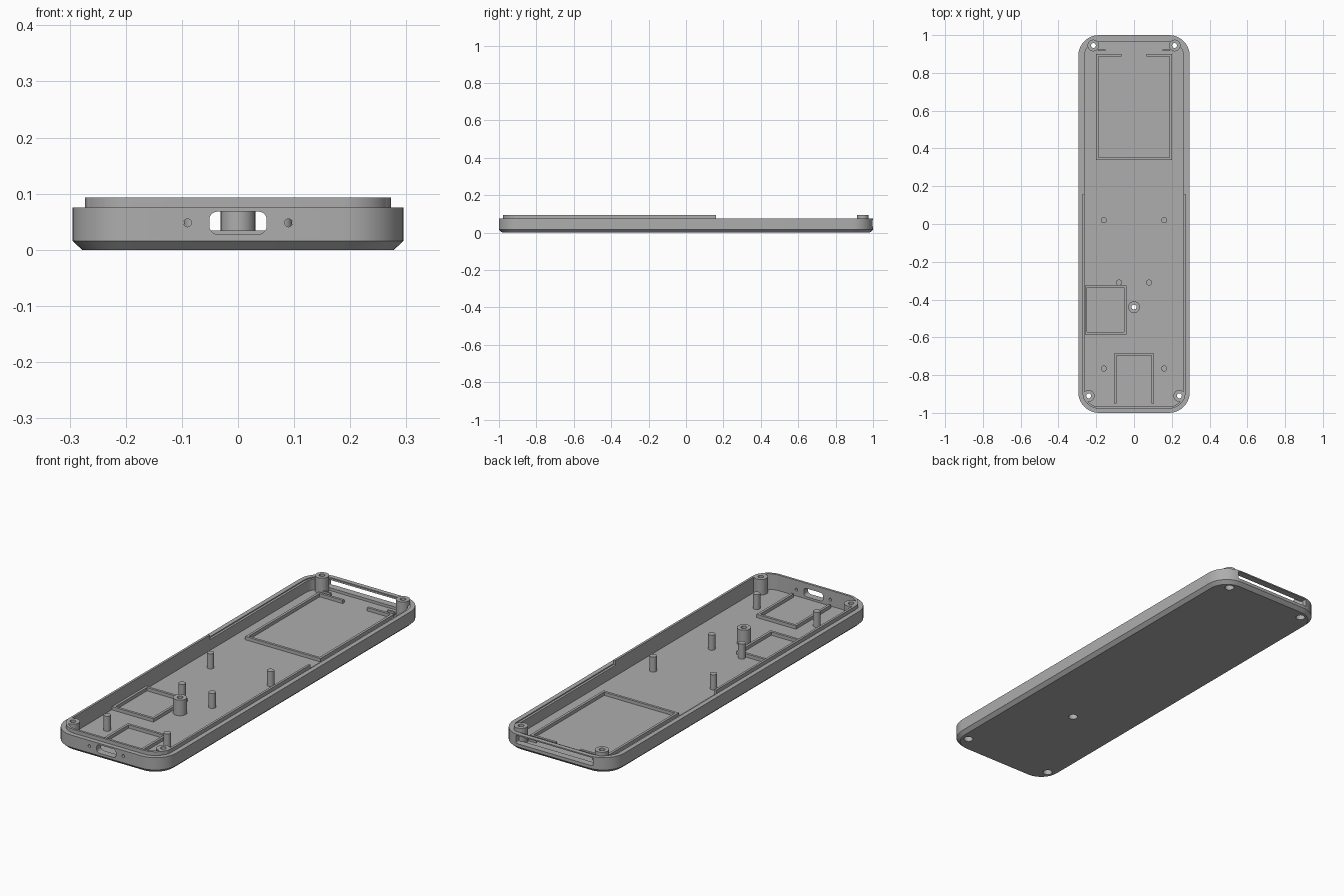
import bpy, bmesh
from math import sin, cos, pi, radians
from mathutils import Matrix, Vector

if "Cube" in bpy.data.objects:
    bpy.data.objects.remove(bpy.data.objects["Cube"], do_unlink=True)

GREY = (0.42, 0.42, 0.42, 1)
mat = bpy.data.materials.new("grey plastic")
mat.use_nodes = True
mat.diffuse_color = GREY
mat.node_tree.nodes["Principled BSDF"].inputs["Base Color"].default_value = GREY

FLOOR, RIM, LIP = 0.018, 0.075, 0.093
LIP_END = 0.16


def rounded(hx, hy, r, z, n=10):
    """Closed loop of a rounded rectangle at height z."""
    pts = []
    for q, (sx, sy) in enumerate([(1, 1), (-1, 1), (-1, -1), (1, -1)]):
        for i in range(n + 1):
            a = (q + i / n) * pi / 2
            pts.append(Vector((sx * (hx - r) + r * cos(a), sy * (hy - r) + r * sin(a), z)))
    return pts


def circle(r, z, n=24):
    return [Vector((r * cos(2 * pi * i / n), r * sin(2 * pi * i / n), z)) for i in range(n)]


def skin(name, loops, ring=False, loc=(0, 0, 0), rot=None):
    """Bridge loops in order; cap the ends, or close into a ring."""
    bm = bmesh.new()
    rows = [[bm.verts.new(p) for p in loop] for loop in loops]
    pairs = list(zip(rows, rows[1:]))
    if ring:
        pairs.append((rows[-1], rows[0]))
    else:
        bm.faces.new(rows[0])
        bm.faces.new(rows[-1])
    for a, b in pairs:
        for i in range(len(a)):
            j = (i + 1) % len(a)
            bm.faces.new((a[i], a[j], b[j], b[i]))
    if rot:
        bm.transform(rot)
    bm.transform(Matrix.Translation(loc))
    return finish(name, bm)


def finish(name, bm):
    bmesh.ops.recalc_face_normals(bm, faces=bm.faces)
    me = bpy.data.meshes.new(name)
    bm.to_mesh(me)
    bm.free()
    me.materials.append(mat)
    ob = bpy.data.objects.new(name, me)
    bpy.context.collection.objects.link(ob)
    return ob


def smooth(ob):
    bpy.ops.object.select_all(action="DESELECT")
    ob.select_set(True)
    bpy.context.view_layer.objects.active = ob
    bpy.ops.object.shade_smooth_by_angle(angle=radians(30))


def cut(ob, cutter):
    mod = ob.modifiers.new("cut", "BOOLEAN")
    mod.operation, mod.solver, mod.object = "DIFFERENCE", "EXACT", cutter
    bpy.context.view_layer.objects.active = ob
    bpy.ops.object.modifier_apply(modifier=mod.name)
    bpy.data.objects.remove(cutter, do_unlink=True)


def ribs(name, boxes, top):
    """Thin floor walls, each given as x0, x1, y0, y1."""
    bm = bmesh.new()
    for x0, x1, y0, y1 in boxes:
        z0 = FLOOR - 0.004
        m = Matrix.Translation(((x0 + x1) / 2, (y0 + y1) / 2, (z0 + top) / 2))
        m = m @ Matrix.Diagonal((x1 - x0, y1 - y0, top - z0, 1))
        bmesh.ops.create_cube(bm, size=1, matrix=m)
    return finish(name, bm)


# Tray with chamfered base and a stepped rim
tray = skin("tray", [
    rounded(0.278, 0.983, 0.093, 0),
    rounded(0.295, 1.0, 0.11, 0.016),
    rounded(0.295, 1.0, 0.11, RIM),
    rounded(0.273, 0.978, 0.088, RIM),
    rounded(0.273, 0.978, 0.088, 0.07),
    rounded(0.262, 0.967, 0.077, 0.07),
    rounded(0.262, 0.967, 0.077, FLOOR),
])

# Port, display slot and pinholes through the end walls
upright = Matrix.Rotation(pi / 2, 4, "X")
for x, y, z, hx, hz, r in [
    (0, -1, 0.048, 0.051, 0.02, 0.014),
    (0, 1, 0.05, 0.205, 0.019, 0.004),
    (-0.09, -1, 0.048, 0.007, 0.007, 0.0069),
    (0.09, -1, 0.048, 0.007, 0.007, 0.0069),
]:
    cutter = skin("cutter", [rounded(hx, hz, r, -0.06, 5), rounded(hx, hz, r, 0.06, 5)],
                  loc=(x, y, z), rot=upright)
    cut(tray, cutter)

# Screw bosses with counterbored through holes
bosses = [("back_boss_left", 0.215, 0.945), ("back_boss_right", -0.215, 0.945),
          ("front_boss_left", 0.24, -0.91), ("front_boss_right", -0.24, -0.91),
          ("centre_boss", 0, -0.44)]
for name, x, y in bosses:
    cut(tray, skin("cutter", [circle(0.021, -0.02), circle(0.021, 0.04)], loc=(x, y, 0)))
    boss = skin(name, [
        circle(0.031, FLOOR - 0.004), circle(0.031, LIP), circle(0.013, LIP),
        circle(0.013, 0.04), circle(0.021, 0.04), circle(0.021, FLOOR - 0.004),
    ], ring=True, loc=(x, y, 0))
    smooth(boss)
smooth(tray)

# Raised lip around the front half
lip = skin("lip", [
    rounded(0.273, 0.978, 0.088, 0.07), rounded(0.273, 0.978, 0.088, LIP),
    rounded(0.262, 0.967, 0.077, LIP), rounded(0.262, 0.967, 0.077, 0.07),
], ring=True)
bm = bmesh.new()
bm.from_mesh(lip.data)
bmesh.ops.bisect_plane(bm, geom=bm.verts[:] + bm.edges[:] + bm.faces[:],
                       plane_co=(0, LIP_END, 0), plane_no=(0, 1, 0), clear_outer=True)
bmesh.ops.holes_fill(bm, edges=[e for e in bm.edges if e.is_boundary])
bm.to_mesh(lip.data)
bm.free()
smooth(lip)

# Board support posts
for label, px, py in [("middle", 0.16, 0.02), ("inner", 0.08, -0.31), ("front", 0.16, -0.765)]:
    for side, s in [("left", 1), ("right", -1)]:
        smooth(skin(f"{label}_post_{side}", [circle(0.016, FLOOR - 0.004), circle(0.016, 0.09)],
                    loc=(s * px, py, 0)))

# Locating ribs on the floor
T = 0.012
ribs("battery_frame", [
    (-0.2, -0.2 + T, 0.34, 0.9), (0.2 - T, 0.2, 0.34, 0.9), (-0.2, 0.2, 0.34, 0.34 + T),
    (-0.2, -0.065, 0.9 - T, 0.9), (0.065, 0.2, 0.9 - T, 0.9)], 0.034)
ribs("side_frame", [
    (-0.26, -0.26 + T, -0.585, -0.325), (-0.04 - T, -0.04, -0.585, -0.325),
    (-0.26, -0.04, -0.585, -0.585 + T), (-0.26, -0.04, -0.325 - T, -0.325)], 0.034)
ribs("port_frame", [
    (-0.105, -0.105 + T, -0.95, -0.685), (0.105 - T, 0.105, -0.95, -0.685),
    (-0.105, 0.105, -0.685 - T, -0.685)], 0.034)
ribs("display_stops", [(-0.19, -0.15, 0.917, 0.925), (0.15, 0.19, 0.917, 0.925)], 0.034)
